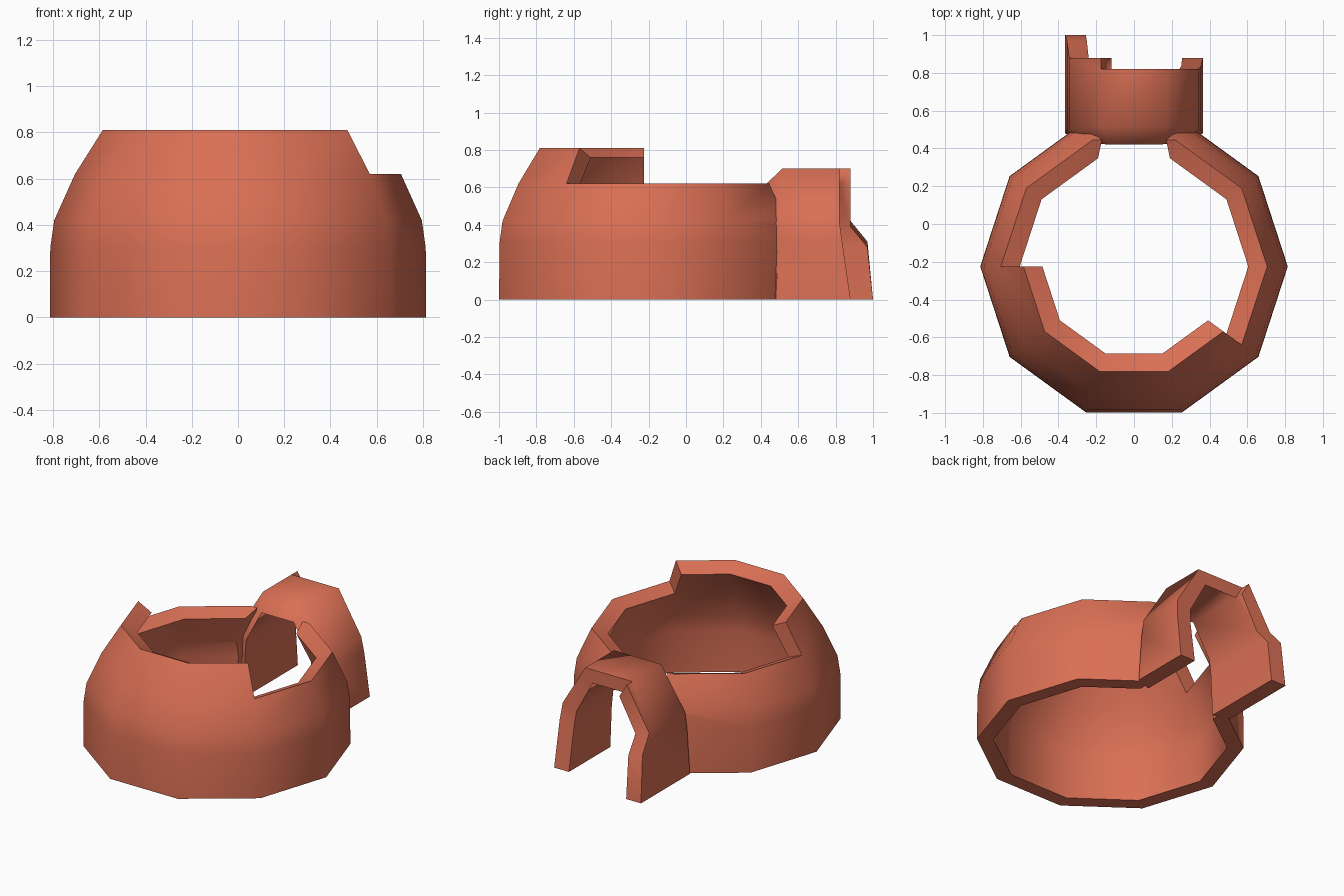
import bpy, bmesh, math

old = bpy.data.objects.get("Cube")
if old:
    bpy.data.objects.remove(old, do_unlink=True)

clay = bpy.data.materials.new("terracotta_clay")
clay.use_nodes = True
colour = (0.70, 0.16, 0.09, 1)
clay.diffuse_color = colour
clay.node_tree.nodes["Principled BSDF"].inputs["Base Color"].default_value = colour


def finish(name, bm):
    """Turn a bmesh into a named object with consistent normals."""
    bmesh.ops.remove_doubles(bm, verts=bm.verts, dist=0.0001)
    bmesh.ops.recalc_face_normals(bm, faces=bm.faces)
    mesh = bpy.data.meshes.new(name)
    bm.to_mesh(mesh)
    bm.free()
    mesh.materials.append(clay)
    obj = bpy.data.objects.new(name, mesh)
    bpy.context.collection.objects.link(obj)
    return obj


def smooth(obj, degrees):
    bpy.ops.object.select_all(action='DESELECT')
    obj.select_set(True)
    bpy.context.view_layer.objects.active = obj
    bpy.ops.object.shade_smooth_by_angle(angle=math.radians(degrees))


# Ten-sided broken dome wall: radius and height of each course
SIDES, CENTRE_Y = 10, -0.225
OUTER = [(0.814, 0), (0.812, 0.30), (0.795, 0.42), (0.705, 0.62), (0.585, 0.81)]
INNER = [(0.714, 0), (0.712, 0.28), (0.695, 0.38), (0.605, 0.58), (0.485, 0.76)]
TALL = range(5, 9)          # sides that keep the top course

bm = bmesh.new()


def rings(profile):
    out = []
    for k in range(SIDES):
        a = math.tau * k / SIDES
        out.append([bm.verts.new((r * math.cos(a), CENTRE_Y + r * math.sin(a), z))
                    for r, z in profile])
    return out


outer, inner = rings(OUTER), rings(INNER)
for k in range(SIDES):
    n = (k + 1) % SIDES
    top = 4 if k in TALL else 3
    for skin in (outer, inner):
        for j in range(top):
            bm.faces.new((skin[k][j], skin[n][j], skin[n][j + 1], skin[k][j + 1]))
    for j in (0, top):
        bm.faces.new((outer[k][j], outer[n][j], inner[n][j], inner[k][j]))
# Ends of the top course
for k in (TALL[0], TALL[-1] + 1):
    bm.faces.new((outer[k][3], outer[k][4], inner[k][4], inner[k][3]))
bmesh.ops.delete(bm, geom=[v for v in bm.verts if not v.link_faces], context='VERTS')
dome = finish("dome_wall", bm)

# Doorway cut through the back of the wall
bm = bmesh.new()
half = [(0.29, -0.1), (0.28, 0.40), (0.15, 0.66)]
arch = half + [(-x, z) for x, z in reversed(half)]
face = bm.faces.new([bm.verts.new((x, 0.1, z)) for x, z in arch])
ext = bmesh.ops.extrude_face_region(bm, geom=[face])
bmesh.ops.translate(bm, vec=(0, 1, 0),
                    verts=[g for g in ext["geom"] if isinstance(g, bmesh.types.BMVert)])
cutter = finish("doorway_cutter", bm)
cutter.hide_render = True
cut = dome.modifiers.new("doorway", 'BOOLEAN')
cut.object = cutter
cut.operation = 'DIFFERENCE'
cut.solver = 'EXACT'
bpy.context.view_layer.objects.active = dome
bpy.ops.object.modifier_apply(modifier=cut.name)
bpy.data.objects.remove(cutter, do_unlink=True)
smooth(dome, 50)

# Entrance tunnel: arch stations as (outer x, outer z, inner x, inner z)
side = [(0.365, 0, 0.255, 0), (0.355, 0.31, 0.25, 0.28),
        (0.343, 0.42, 0.24, 0.39), (0.175, 0.70, 0.12, 0.61)]
left = [(-a, b, -c, d) for a, b, c, d in side]
stations = left + [left[-1]] + side[::-1]
back = [1.0, 0.97, 0.88, 0.88, 0.82, 0.82, 0.82, 0.835, 0.88]   # broken end
STEP = 3                    # the roof breaks off at this corner

bm = bmesh.new()
skins = []
for c, base_y, top_y in ((0, 0.48, 0.515), (2, 0.44, 0.42)):
    front_row, back_row = [], []
    for s, y in zip(stations, back):
        start = base_y + (top_y - base_y) * s[1] / 0.70
        front_row.append(bm.verts.new((s[c], start, s[c + 1])))
        back_row.append(bm.verts.new((s[c], y, s[c + 1])))
    skins.append((front_row, back_row))
(of, ob), (nf, nb) = skins
for i in range(len(stations) - 1):
    bm.faces.new((ob[i], ob[i + 1], nb[i + 1], nb[i]))
    if i == STEP:
        continue
    bm.faces.new((of[i], of[i + 1], nf[i + 1], nf[i]))
    for f, b in skins:
        extra = [b[i + 2]] if i + 1 == STEP else []
        bm.faces.new([f[i], b[i], b[i + 1]] + extra + [f[i + 1]])
# Feet of the tunnel
for i in (0, -1):
    bm.faces.new((of[i], ob[i], nb[i], nf[i]))
smooth(finish("entrance_tunnel", bm), 62)
